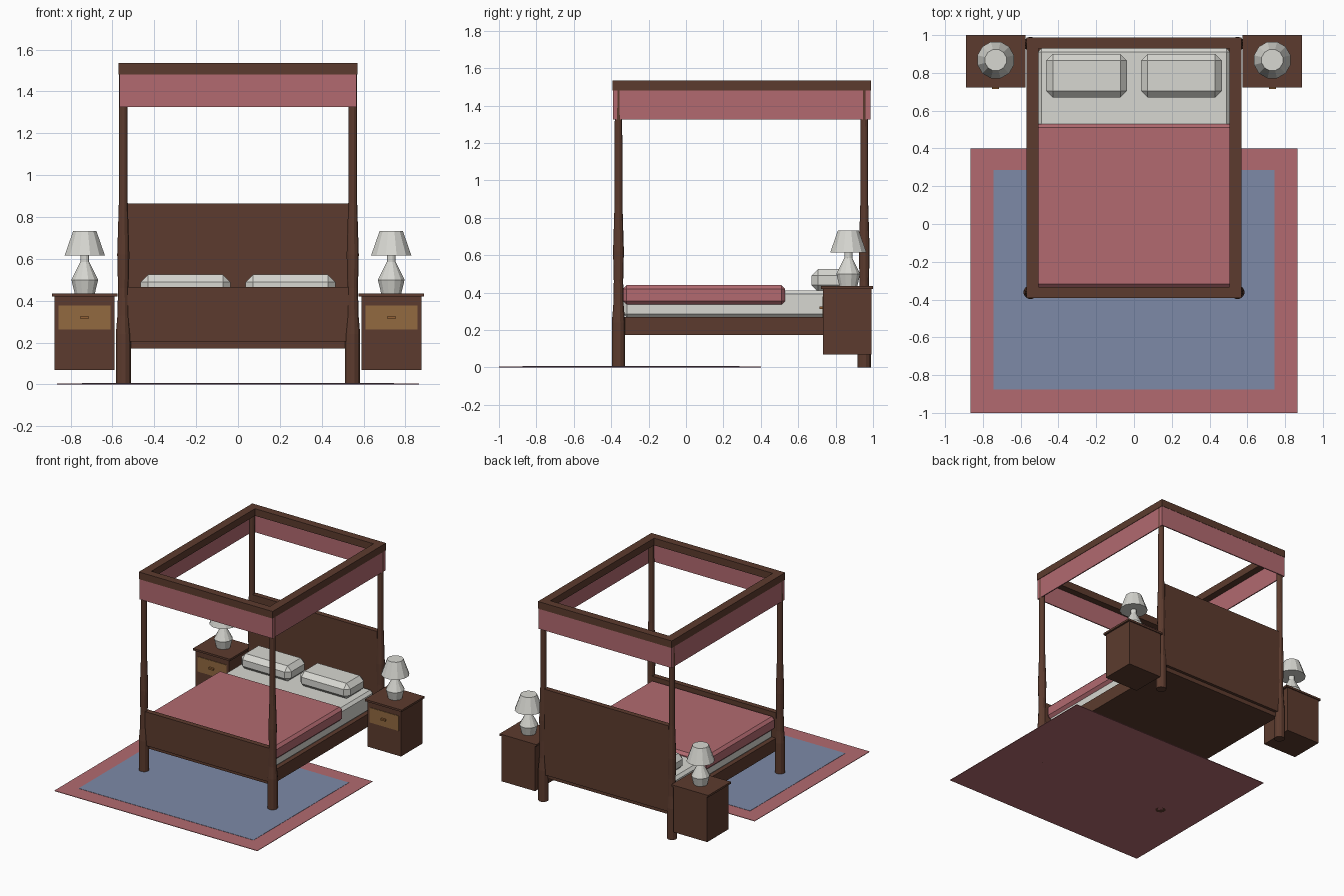
import bpy, bmesh, math
from mathutils import Matrix, Vector

cube = bpy.data.objects.get("Cube")
if cube:
    bpy.data.objects.remove(cube, do_unlink=True)


def srgb(r, g, b):
    return tuple((c / 255 / 12.92 if c < 11 else ((c / 255 + 0.055) / 1.055) ** 2.4) for c in (r, g, b)) + (1,)


def material(name, rgb):
    m = bpy.data.materials.new(name)
    m.use_nodes = True
    m.diffuse_color = srgb(*rgb)
    m.node_tree.nodes["Principled BSDF"].inputs["Base Color"].default_value = m.diffuse_color
    return m


WOOD = material("dark wood", (92, 59, 46))
DRAWER = material("light wood", (146, 106, 64))
ROSE = material("rose fabric", (178, 106, 112))
BLUE = material("blue rug", (125, 138, 167))
LINEN = material("white linen", (215, 215, 209))
BRASS = material("brass", (150, 100, 55))


def finish(name, bm, mat):
    bmesh.ops.recalc_face_normals(bm, faces=bm.faces)
    me = bpy.data.meshes.new(name)
    bm.to_mesh(me)
    bm.free()
    me.materials.append(mat)
    ob = bpy.data.objects.new(name, me)
    bpy.context.collection.objects.link(ob)
    return ob


def box(name, x, y, z, mat, bevel=0):
    """Box from three (low, high) ranges, with optional chamfered edges."""
    size = [b - a for a, b in (x, y, z)]
    mid = Vector([(a + b) / 2 for a, b in (x, y, z)])
    bm = bmesh.new()
    bmesh.ops.create_cube(bm, size=1, matrix=Matrix.Translation(mid) @ Matrix.Diagonal((*size, 1)))
    if bevel:
        bmesh.ops.bevel(bm, geom=bm.edges[:], offset=bevel, segments=1, affect='EDGES')
    return finish(name, bm, mat)


def lathe(name, x, y, profile, mat, sides=12):
    """Closed turned shape from (radius, height) pairs."""
    bm = bmesh.new()
    rings = []
    for r, z in profile:
        turn = [math.tau * (i + 0.5) / sides for i in range(sides)]
        rings.append([bm.verts.new((x + r * math.cos(a), y + r * math.sin(a), z)) for a in turn])
    for lo, hi in zip(rings, rings[1:]):
        for i in range(sides):
            j = (i + 1) % sides
            bm.faces.new((lo[i], lo[j], hi[j], hi[i]))
    bm.faces.new(rings[0])
    bm.faces.new(rings[-1])
    return finish(name, bm, mat)


def ranged(side, a, b):
    return tuple(sorted((side * a, side * b)))


# Rug with a border
box("rug_border", (-0.865, 0.865), (-1, 0.4), (0, 0.004), ROSE)
box("rug_centre", (-0.745, 0.745), (-0.875, 0.285), (0.002, 0.006), BLUE)

# Bed base, boards and bedding
box("bed_base", (-0.53, 0.53), (-0.35, 0.95), (0.172, 0.27), WOOD)
box("footboard", (-0.53, 0.53), (-0.378, -0.338), (0.205, 0.465), WOOD)
box("headboard", (-0.53, 0.53), (0.932, 0.972), (0.205, 0.865), WOOD)
box("mattress", (-0.51, 0.51), (-0.335, 0.93), (0.265, 0.412), LINEN, 0.02)
box("duvet", (-0.53, 0.53), (-0.337, 0.53), (0.335, 0.44), ROSE, 0.02)

# Turned posts
POST = [(0.037, 0), (0.037, 0.24), (0.029, 0.33), (0.026, 0.46), (0.03, 0.62),
        (0.022, 0.87), (0.02, 1.53)]
for y, end in ((-0.361, "front"), (0.953, "back")):
    for s, side in ((1, "left"), (-1, "right")):
        lathe(f"{end}_{side}_post", s * 0.548, y, POST, WOOD)

# Canopy frame and hanging valance
for y0, y1, out, end in ((-0.393, -0.333, -0.391, "front"), (0.928, 0.988, 0.978, "back")):
    box(f"canopy_{end}_beam", (-0.57, 0.57), (y0, y1), (1.48, 1.535), WOOD)
    box(f"valance_{end}", (-0.567, 0.567), (out, out + 0.008), (1.325, 1.482), ROSE)
for s, side in ((1, "left"), (-1, "right")):
    box(f"canopy_{side}_beam", ranged(s, 0.505, 0.57), (-0.333, 0.928), (1.48, 1.535), WOOD)
    box(f"valance_{side}", ranged(s, 0.559, 0.567), (-0.391, 0.986), (1.325, 1.482), ROSE)

# Pillows, nightstands and lamps on both sides
BASE = [(0.05, 0.435), (0.066, 0.5), (0.022, 0.585), (0.022, 0.63)]
SHADE = [(0.1, 0.615), (0.058, 0.732)]
for s, side in ((1, "left"), (-1, "right")):
    box(f"{side}_pillow", ranged(s, 0.037, 0.465), (0.67, 0.9), (0.405, 0.525), LINEN, 0.035)
    box(f"{side}_nightstand", ranged(s, 0.59, 0.876), (0.733, 0.993), (0.07, 0.42), WOOD)
    box(f"{side}_nightstand_top", ranged(s, 0.575, 0.889), (0.722, 1), (0.42, 0.435), WOOD)
    box(f"{side}_drawer", ranged(s, 0.61, 0.857), (0.729, 0.737), (0.263, 0.378), DRAWER)
    box(f"{side}_drawer_handle", ranged(s, 0.714, 0.752), (0.714, 0.732), (0.313, 0.326), BRASS)
    lathe(f"{side}_lamp_base", s * 0.732, 0.868, BASE, LINEN)
    lathe(f"{side}_lamp_shade", s * 0.732, 0.868, SHADE, LINEN)
